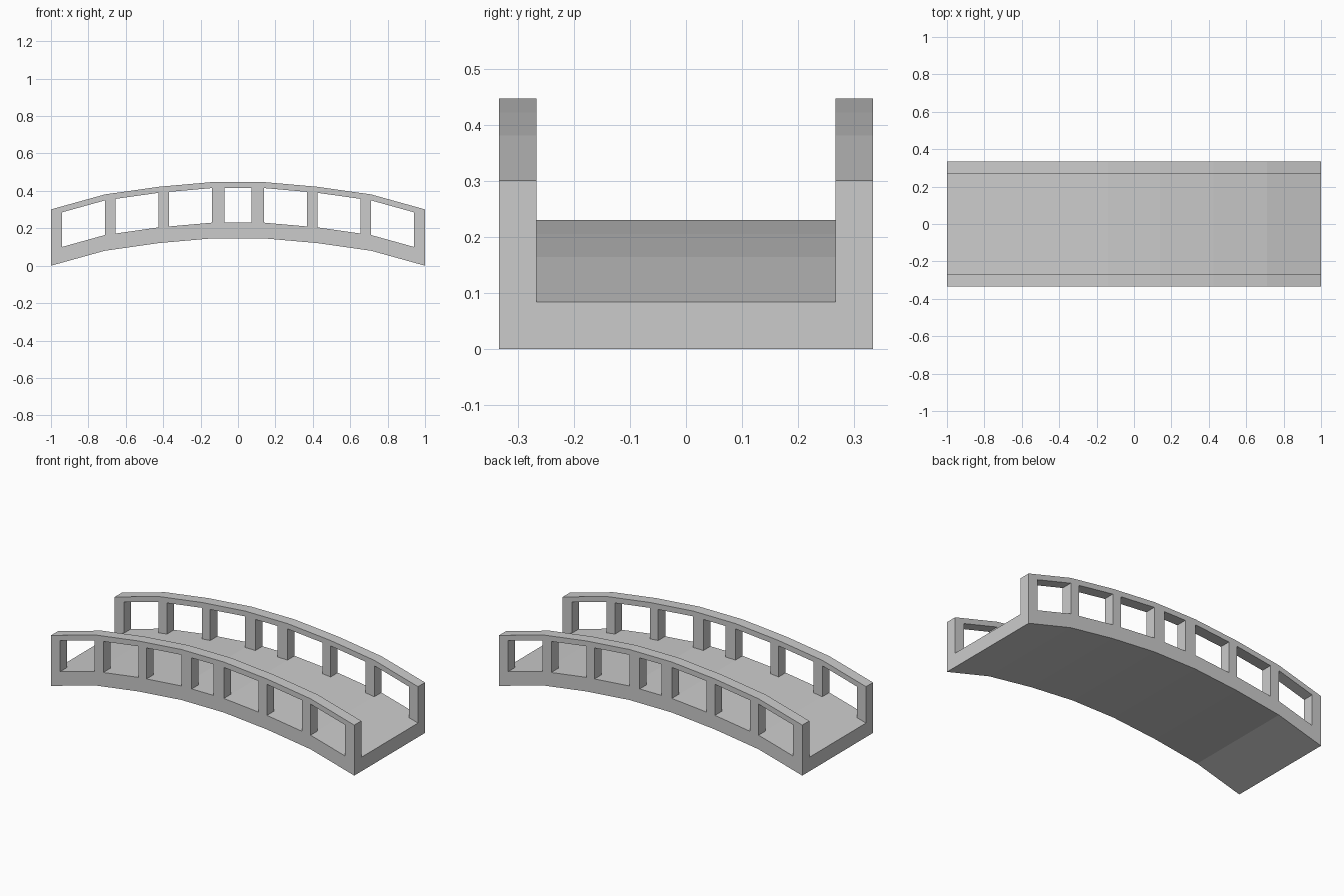
import bpy, bmesh

if "Cube" in bpy.data.objects:
    bpy.data.objects.remove(bpy.data.objects["Cube"])

# Half of the faceted arch: x position and drop below the crown
ARCH = [(0.0, 0.0), (0.14, 0.0), (0.424, 0.025), (0.712, 0.066), (1.0, 0.146)]
POSTS = [(0.072, 0.14), (0.37, 0.424), (0.655, 0.712), (0.94, 1.0)]
BOTTOM, DECK, RAIL_LOW, RAIL_TOP = 0.146, 0.23, 0.415, 0.447   # crown heights
INNER, OUTER = 0.267, 0.333                                     # railing y range


def drop(x):
    x = abs(x)
    for (x0, d0), (x1, d1) in zip(ARCH, ARCH[1:]):
        if x <= x1:
            return d0 + (d1 - d0) * (x - x0) / (x1 - x0)
    return ARCH[-1][1]


def panel(name, xs, rows, y0, y1, keep=lambda x, row: True):
    """Grid of cells following the arch, extruded from y0 to y1."""
    bm = bmesh.new()
    grid = [[bm.verts.new((x, y0, z - drop(x))) for z in rows] for x in xs]
    for i in range(len(xs) - 1):
        for j in range(len(rows) - 1):
            if keep((xs[i] + xs[i + 1]) / 2, j):
                bm.faces.new((grid[i][j], grid[i + 1][j],
                              grid[i + 1][j + 1], grid[i][j + 1]))
    bmesh.ops.delete(bm, geom=[v for v in bm.verts if not v.link_faces], context='VERTS')
    ext = bmesh.ops.extrude_face_region(bm, geom=bm.faces[:], use_keep_orig=True)
    moved = [g for g in ext["geom"] if isinstance(g, bmesh.types.BMVert)]
    bmesh.ops.translate(bm, verts=moved, vec=(0, y1 - y0, 0))
    bmesh.ops.recalc_face_normals(bm, faces=bm.faces[:])
    mesh = bpy.data.meshes.new(name)
    bm.to_mesh(mesh)
    bm.free()
    obj = bpy.data.objects.new(name, mesh)
    bpy.context.collection.objects.link(obj)
    return obj


def is_post(x):
    return any(a < abs(x) < b for a, b in POSTS)


# Arched deck slab, full width
deck_x = sorted({s * x for x, _ in ARCH[1:] for s in (-1, 1)})
panel("deck", deck_x, [BOTTOM, DECK], -OUTER, OUTER)

# Railings: posts below a continuous handrail, mirrored to the other side
rail_x = sorted({s * x for pair in POSTS for x in pair for s in (-1, 1)})
railing = panel("railings", rail_x, [DECK, RAIL_LOW, RAIL_TOP], -OUTER, -INNER,
                lambda x, row: row == 1 or is_post(x))
mirror = railing.modifiers.new("other_side", 'MIRROR')
mirror.use_axis = (False, True, False)
